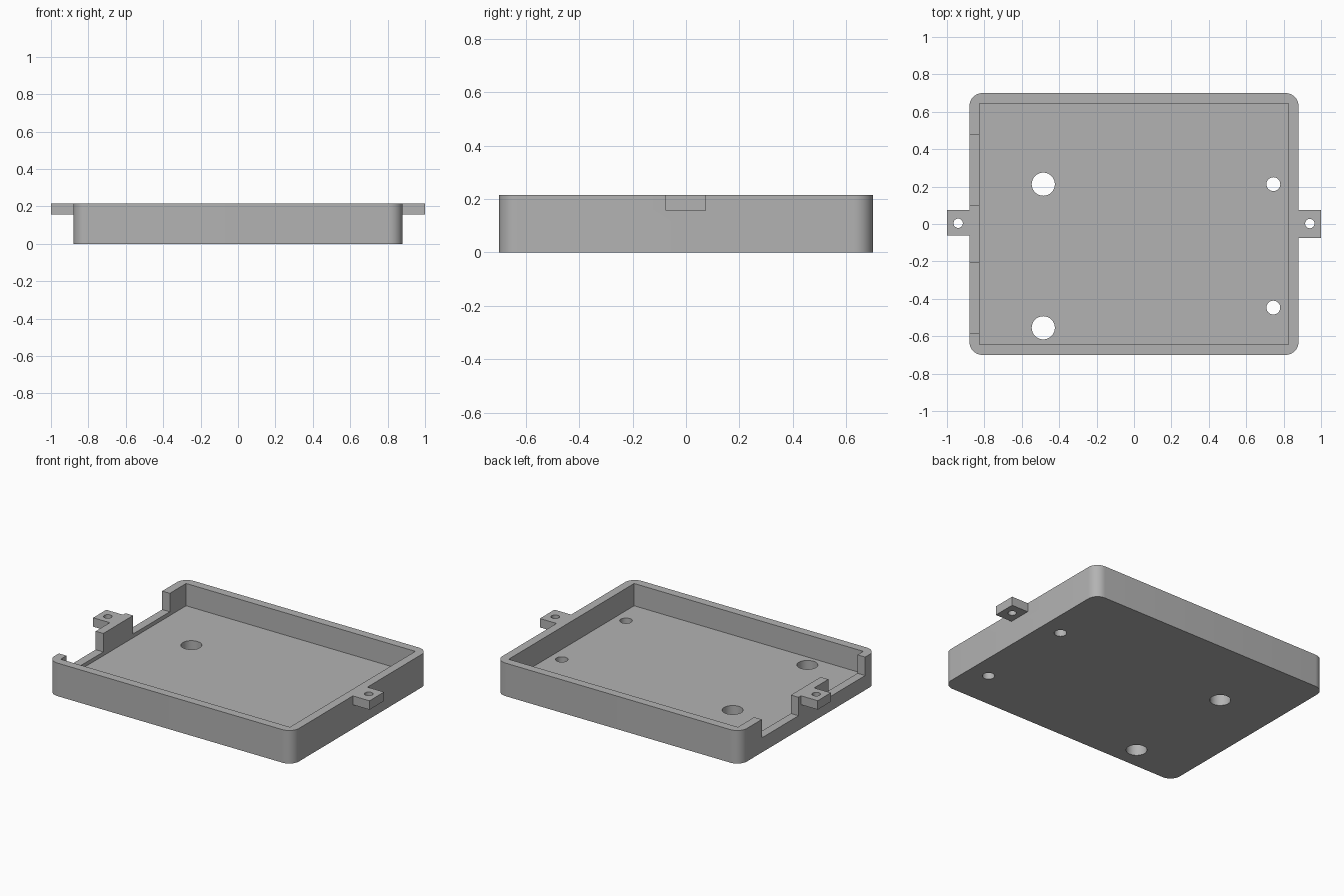
import bpy
import bmesh
from math import cos, sin, pi, radians

if "Cube" in bpy.data.objects:
    bpy.data.objects.remove(bpy.data.objects["Cube"], do_unlink=True)

HEIGHT, FLOOR, NOTCH_Z, TAB_Z = 0.215, 0.07, 0.095, 0.157
HALF_X, HALF_Y, WALL, CORNER = 0.88, 0.70, 0.055, 0.07

grey = bpy.data.materials.new("grey plastic")
grey.use_nodes = True
colour = (0.45, 0.45, 0.45, 1)
grey.diffuse_color = colour
grey.node_tree.nodes["Principled BSDF"].inputs["Base Color"].default_value = colour


def prism(name, outline, z0, z1):
    """Extrude a counter-clockwise outline from z0 to z1."""
    bm = bmesh.new()
    base = bm.faces.new([bm.verts.new((x, y, z0)) for x, y in outline])
    top = bmesh.ops.extrude_face_region(bm, geom=[base])["geom"]
    for v in top:
        if isinstance(v, bmesh.types.BMVert):
            v.co.z = z1
    bmesh.ops.recalc_face_normals(bm, faces=bm.faces)
    mesh = bpy.data.meshes.new(name)
    bm.to_mesh(mesh)
    bm.free()
    mesh.materials.append(grey)
    obj = bpy.data.objects.new(name, mesh)
    bpy.context.collection.objects.link(obj)
    return obj


def box(name, x0, x1, y0, y1, z0, z1):
    return prism(name, [(x0, y0), (x1, y0), (x1, y1), (x0, y1)], z0, z1)


def arc(cx, cy, r, start, end, steps):
    angles = [start + (end - start) * i / steps for i in range(steps + 1)]
    return [(cx + r * cos(a), cy + r * sin(a)) for a in angles]


def combine(target, tool, operation):
    """Apply one boolean and discard the tool."""
    mod = target.modifiers.new(tool.name, "BOOLEAN")
    mod.operation, mod.solver, mod.object = operation, "EXACT", tool
    bpy.context.view_layer.objects.active = target
    bpy.ops.object.modifier_apply(modifier=mod.name)
    bpy.data.objects.remove(tool, do_unlink=True)


# Rounded outer block
outline = []
for i, (sx, sy) in enumerate([(1, 1), (-1, 1), (-1, -1), (1, -1)]):
    outline += arc(sx * (HALF_X - CORNER), sy * (HALF_Y - CORNER), CORNER,
                   i * pi / 2, (i + 1) * pi / 2, 10)
tray = prism("tray", outline, 0, HEIGHT)

# Square-cornered pocket
inner_x, inner_y = HALF_X - WALL, HALF_Y - WALL
combine(tray, box("pocket", -inner_x, inner_x, -inner_y, inner_y, FLOOR, 0.4), "DIFFERENCE")

# Two openings in the right-hand wall
for y0, y1 in [(0.10, 0.477), (-0.585, -0.207)]:
    combine(tray, box("opening", -0.95, -inner_x + 0.02, y0, y1, NOTCH_Z, 0.4), "DIFFERENCE")

# Mounting tabs
combine(tray, box("left_tab", HALF_X - 0.03, 1, -0.076, 0.074, TAB_Z, HEIGHT), "UNION")
combine(tray, box("right_tab", -1, -HALF_X + 0.03, -0.061, 0.074, TAB_Z, HEIGHT), "UNION")

# Screw holes: x, y, radius
for x, y, r in [(-0.485, 0.213, 0.062), (-0.485, -0.555, 0.062),
                (0.745, 0.213, 0.037), (0.745, -0.447, 0.037),
                (0.94, 0.002, 0.025), (-0.94, 0.004, 0.025)]:
    combine(tray, prism("hole", arc(x, y, r, 0, 2 * pi, 32)[:-1], -0.1, 0.4), "DIFFERENCE")

# Smooth the curves, keep the edges crisp
bpy.ops.object.select_all(action="DESELECT")
tray.select_set(True)
bpy.context.view_layer.objects.active = tray
bpy.ops.object.shade_smooth_by_angle(angle=radians(30))
